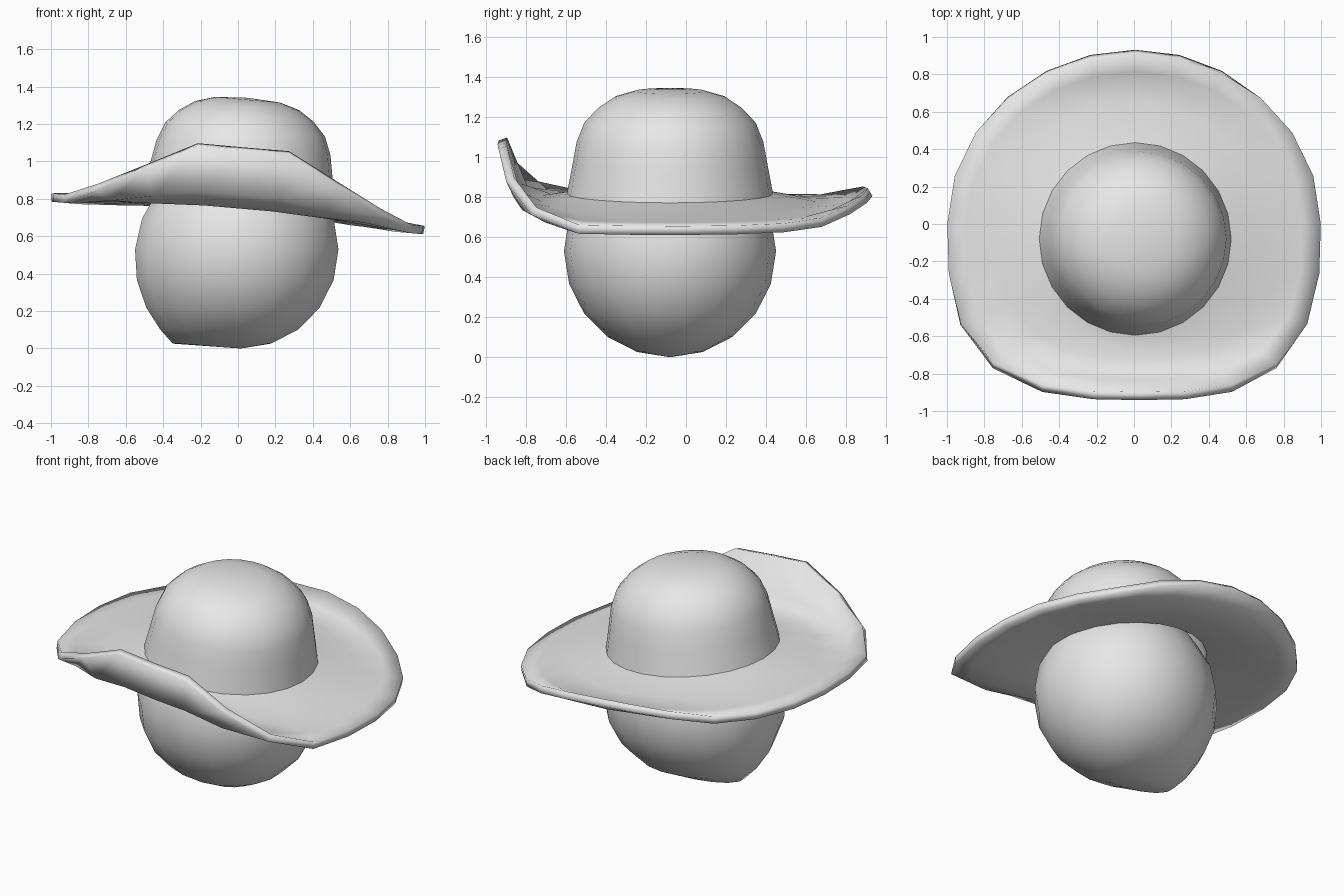
import bpy, bmesh, math
from mathutils import Matrix, Vector

cube = bpy.data.objects.get("Cube")
if cube:
    bpy.data.objects.remove(cube, do_unlink=True)

CENTRE_Y = -0.08
SEGMENTS = 24
PIVOT = Vector((0, CENTRE_Y, 0.74))

grey = bpy.data.materials.new("plain_grey")
grey.use_nodes = True
colour = (0.8, 0.8, 0.8, 1)
grey.diffuse_color = colour
for node in grey.node_tree.nodes:
    if node.type == 'BSDF_PRINCIPLED':
        node.inputs["Base Color"].default_value = colour


def finish(name, bm):
    """Turn a bmesh into a smooth-shaded object."""
    bmesh.ops.recalc_face_normals(bm, faces=bm.faces)
    mesh = bpy.data.meshes.new(name)
    bm.to_mesh(mesh)
    bm.free()
    mesh.materials.append(grey)
    obj = bpy.data.objects.new(name, mesh)
    bpy.context.collection.objects.link(obj)
    bpy.ops.object.select_all(action='DESELECT')
    obj.select_set(True)
    bpy.context.view_layer.objects.active = obj
    bpy.ops.object.shade_smooth_by_angle(angle=math.radians(60))
    return obj


def brim_edge(a):
    """Outline point of the brim and how far it curls up there."""
    c, s = math.cos(a), math.sin(a)
    power = 3 if s < 0 else 2
    r = (abs(c) ** power + abs(s / 0.92) ** power) ** (-1 / power)
    x, y = r * c, r * s
    if y < 0:
        lift = 0.35 * min(1, max(0, (0.9 - abs(x)) / 0.65))
    else:
        lift = 0.11 * max(0, (y - 0.6) / 0.33) ** 1.5
    return x, y, lift


# Head: a round ball with the jaw pulled out towards -x
bm = bmesh.new()
bmesh.ops.create_uvsphere(bm, u_segments=18, v_segments=10, radius=0.53)
for v in bm.verts:
    height = v.co.z + 0.53
    if v.co.x < 0:
        v.co.x *= 1 + 0.045 / (height + 0.01)
    v.co += Vector((0.015, CENTRE_Y, 0.53))
finish("head", bm)

# Hat: crown rings and brim rings lofted as one sheet
bm = bmesh.new()
angles = [2 * math.pi * i / SEGMENTS for i in range(SEGMENTS)]
crown = [(0.17, 1.31), (0.27, 1.28), (0.345, 1.23), (0.41, 1.16),
         (0.445, 1.07), (0.465, 0.96), (0.5, 0.8)]
brim = [(0.45, 0.75, 0.06), (0.8, 0.73, 0.3), (1, 0.72, 1)]
rings = []
for radius, z in crown:
    rings.append([bm.verts.new((radius * math.cos(a),
                                CENTRE_Y + radius * math.sin(a), z))
                  for a in angles])
base = [v.co.copy() for v in rings[-1]]
for t, z, share in brim:
    ring = []
    for a, inner in zip(angles, base):
        x, y, lift = brim_edge(a)
        p = inner.lerp(Vector((x, y, 0)), t)
        p.z = z + share * lift
        ring.append(bm.verts.new(p))
    rings.append(ring)
top = bm.verts.new((0, CENTRE_Y, 1.32))
for i in range(SEGMENTS):
    j = (i + 1) % SEGMENTS
    bm.faces.new((top, rings[0][i], rings[0][j]))
    for upper, lower in zip(rings, rings[1:]):
        bm.faces.new((upper[i], lower[i], lower[j], upper[j]))

# Tip the hat towards +x
tilt = Matrix.Rotation(math.radians(5), 3, 'Y')
bmesh.ops.rotate(bm, cent=PIVOT, matrix=tilt, verts=bm.verts)
hat = finish("hat", bm)
shell = hat.modifiers.new("Thickness", 'SOLIDIFY')
shell.thickness = 0.045
shell.offset = 0
